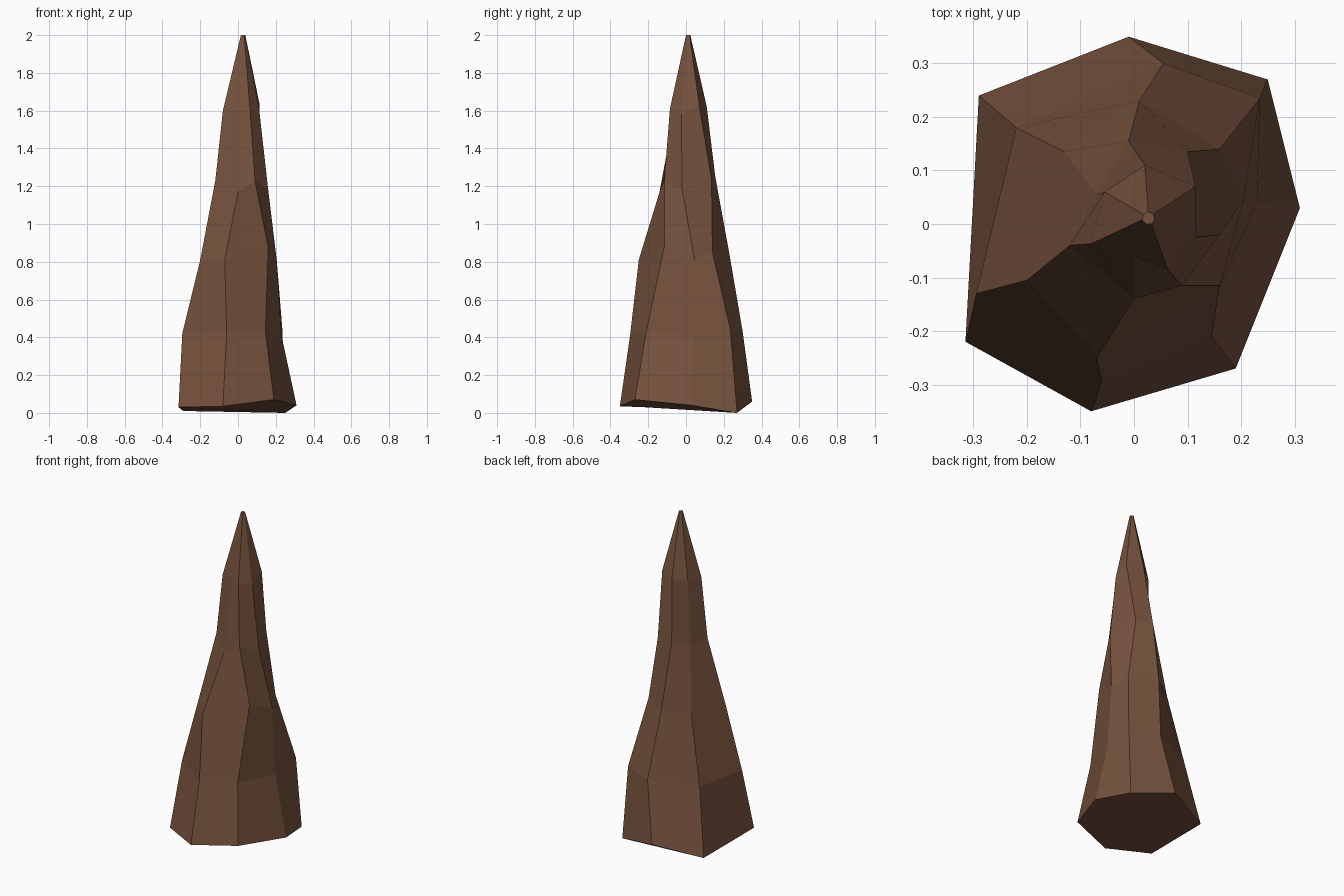
import bpy, bmesh, math

# single flat brown rock colour
rock = bpy.data.materials.new("brown rock")
rock.diffuse_color = (0.185, 0.086, 0.048, 1.0)

# irregular seven-sided cross-sections, from the base upwards
RINGS = [
    [(-.01, .35, .06), (.25, .27, .0), (.31, .03, .04), (.19, -.27, .07),
     (-.08, -.35, .035), (-.315, -.22, .03), (-.29, .24, .01)],
    [(.055, .30, .43), (.235, .235, .44), (.23, .04, .41), (.145, -.21, .43),
     (-.06, -.295, .42), (-.295, -.13, .42), (-.22, .18, .41)],
    [(.01, .23, .84), (.16, .14, .85), (.205, .045, .81), (.16, -.115, .88),
     (-.07, -.25, .81), (-.20, -.105, .81), (-.13, .135, .83)],
    [(-.01, .155, 1.25), (.10, .135, 1.24), (.16, -.02, 1.18), (.09, -.115, 1.23),
     (.0, -.14, 1.17), (-.12, -.04, 1.23), (-.07, .055, 1.20)],
    [(.02, .11, 1.62), (.115, .07, 1.63), (.115, -.025, 1.58), (.063, -.085, 1.61),
     (.0, -.06, 1.60), (-.08, -.037, 1.60), (-.055, .06, 1.60)],
]

# tiny blunt tip, same winding as the rings
tip = []
for i in range(7):
    a = math.radians(92 - i * 360 / 7)
    tip.append((.027 + .012 * math.cos(a), .011 + .012 * math.sin(a), 2.0))
RINGS.append(tip)

# skin the rings and close both ends
bm = bmesh.new()
loops = [[bm.verts.new(p) for p in ring] for ring in RINGS]
for low, high in zip(loops, loops[1:]):
    for i in range(7):
        j = (i + 1) % 7
        bm.faces.new((low[i], low[j], high[j], high[i]))
bm.faces.new(loops[0])
bm.faces.new(loops[-1])
bmesh.ops.recalc_face_normals(bm, faces=bm.faces[:])

mesh = bpy.data.meshes.new("stalagmite")
bm.to_mesh(mesh)
bm.free()
mesh.materials.append(rock)
bpy.context.collection.objects.link(bpy.data.objects.new("stalagmite", mesh))
